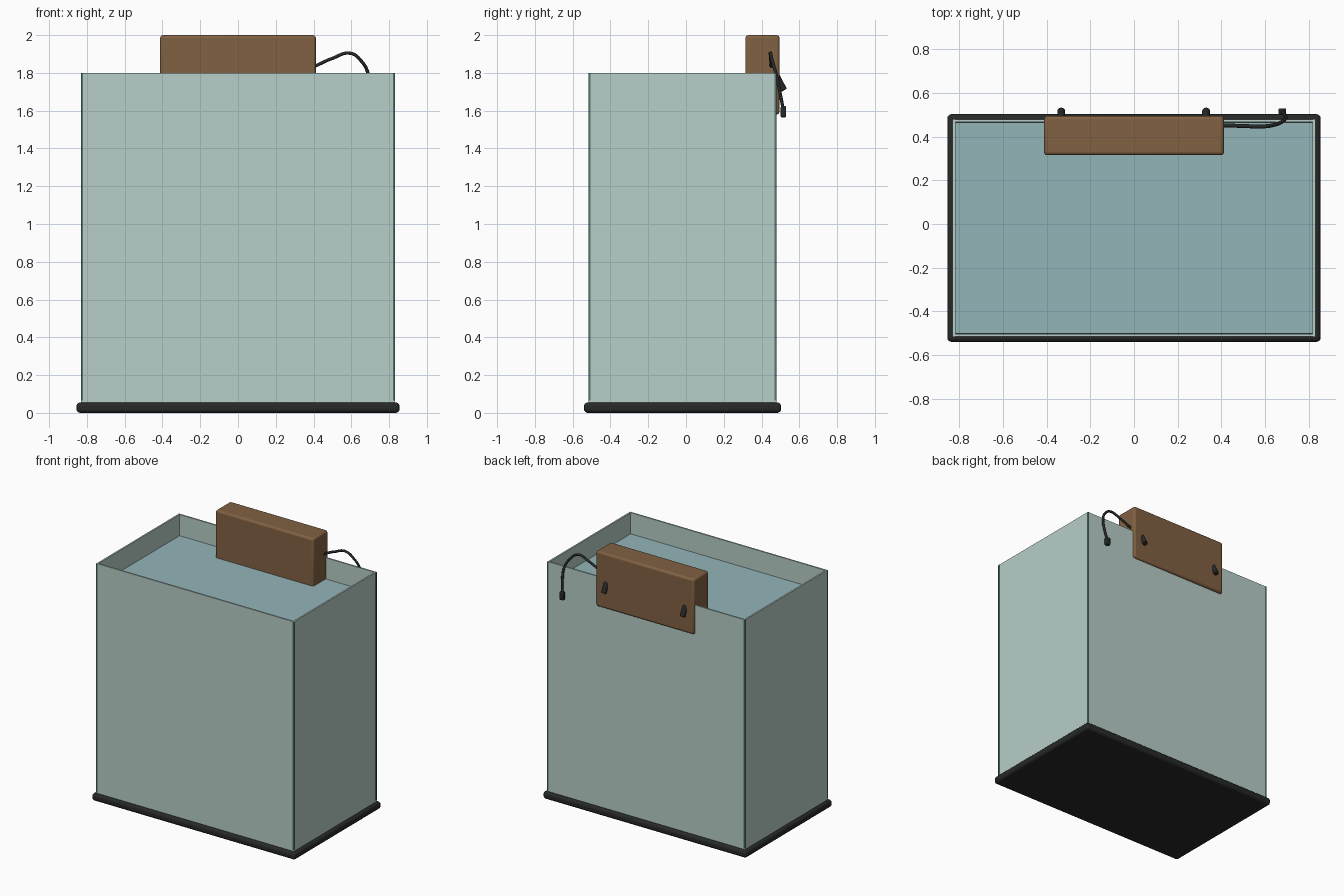
import bpy
from mathutils import Vector

if "Cube" in bpy.data.objects:
    bpy.data.objects.remove(bpy.data.objects["Cube"])


def material(name, rgb):
    m = bpy.data.materials.new(name)
    m.diffuse_color = (*rgb, 1)
    m.use_nodes = True
    m.node_tree.nodes["Principled BSDF"].inputs["Base Color"].default_value = m.diffuse_color
    return m


GLASS = material("glass", (0.48, 0.62, 0.58))
SEAM = material("seam_green", (0.08, 0.19, 0.14))
WATER = material("water", (0.29, 0.46, 0.48))
BLACK = material("black_plastic", (0.02, 0.021, 0.021))
BROWN = material("brown_plastic", (0.22, 0.12, 0.055))


def finish(ob, name, mat, bevel=0, segments=3):
    ob.name = name
    ob.data.materials.append(mat)
    if bevel:
        b = ob.modifiers.new("bevel", "BEVEL")
        b.width, b.segments = bevel, segments
        b.limit_method = "ANGLE"
        bpy.ops.object.shade_smooth_by_angle()
    return ob


def box(name, lo, hi, mat, bevel=0, segments=3):
    lo, hi = Vector(lo), Vector(hi)
    bpy.ops.mesh.primitive_cube_add(size=1, location=(lo + hi) / 2)
    ob = bpy.context.object
    ob.scale = hi - lo
    bpy.ops.object.transform_apply(location=False, rotation=False, scale=True)
    return finish(ob, name, mat, bevel, segments)


# Tank outline
X, Y0, Y1, T = 0.83, -0.515, 0.478, 0.012
Z0, Z1 = 0.05, 1.8

# Base tray
box("base_tray", (-0.855, -0.54, 0), (0.855, 0.503, 0.055), BLACK, 0.02, 4)

# Glass panes
box("front_pane", (-X, Y0, Z0), (X, Y0 + T, Z1), GLASS)
box("back_pane", (-X, Y1 - T, Z0), (X, Y1, Z1), GLASS)
for side, s in (("left", -1), ("right", 1)):
    xs = sorted((s * X, s * (X - T)))
    box(side + "_pane", (xs[0], Y0 + T, Z0), (xs[1], Y1 - T, Z1), GLASS)
    # Corner seams
    for end, y in (("front", Y0 + 0.004), ("back", Y1 - 0.004)):
        cx = s * (X - 0.004)
        box(f"{end}_{side}_seam", (cx - 0.006, y - 0.006, 0.065),
            (cx + 0.006, y + 0.006, Z1 - 0.001), SEAM)

# Water volume
e = T + 0.001
box("water", (-X + e, Y0 + e, Z0), (X - e, Y1 - e, 1.64), WATER)

# Filter housing straddling the back rim
box("filter_housing", (-0.412, 0.315, 1.58), (0.412, 0.495, 2.0), BROWN, 0.015)

# Angled outlet pegs on the back of the housing
for side, x in (("left", -0.333), ("right", 0.33)):
    low, high = Vector((x, 0.518, 1.707)), Vector((x, 0.468, 1.805))
    bpy.ops.mesh.primitive_cylinder_add(vertices=20, radius=0.018,
                                        depth=(high - low).length,
                                        location=(low + high) / 2)
    ob = bpy.context.object
    ob.rotation_euler = (high - low).to_track_quat("Z", "Y").to_euler()
    finish(ob, side + "_peg", BLACK, 0.003, 2)

# Power cord
path = [(0.40, 0.452, 1.832), (0.50, 0.449, 1.877), (0.595, 0.447, 1.904),
        (0.655, 0.458, 1.86), (0.69, 0.478, 1.79), (0.692, 0.497, 1.70),
        (0.68, 0.514, 1.61)]
cu = bpy.data.curves.new("power_cord", "CURVE")
cu.dimensions = "3D"
cu.bevel_depth, cu.bevel_resolution = 0.009, 3
cu.resolution_u, cu.use_fill_caps = 8, True
sp = cu.splines.new("BEZIER")
sp.bezier_points.add(len(path) - 1)
for bp, co in zip(sp.bezier_points, path):
    bp.co = co
    bp.handle_left_type = bp.handle_right_type = "AUTO"
cu.materials.append(BLACK)
bpy.context.collection.objects.link(bpy.data.objects.new("power_cord", cu))

# Plug at the end of the cord
box("plug", (0.662, 0.501, 1.565), (0.697, 0.53, 1.625), BLACK, 0.006, 2)
